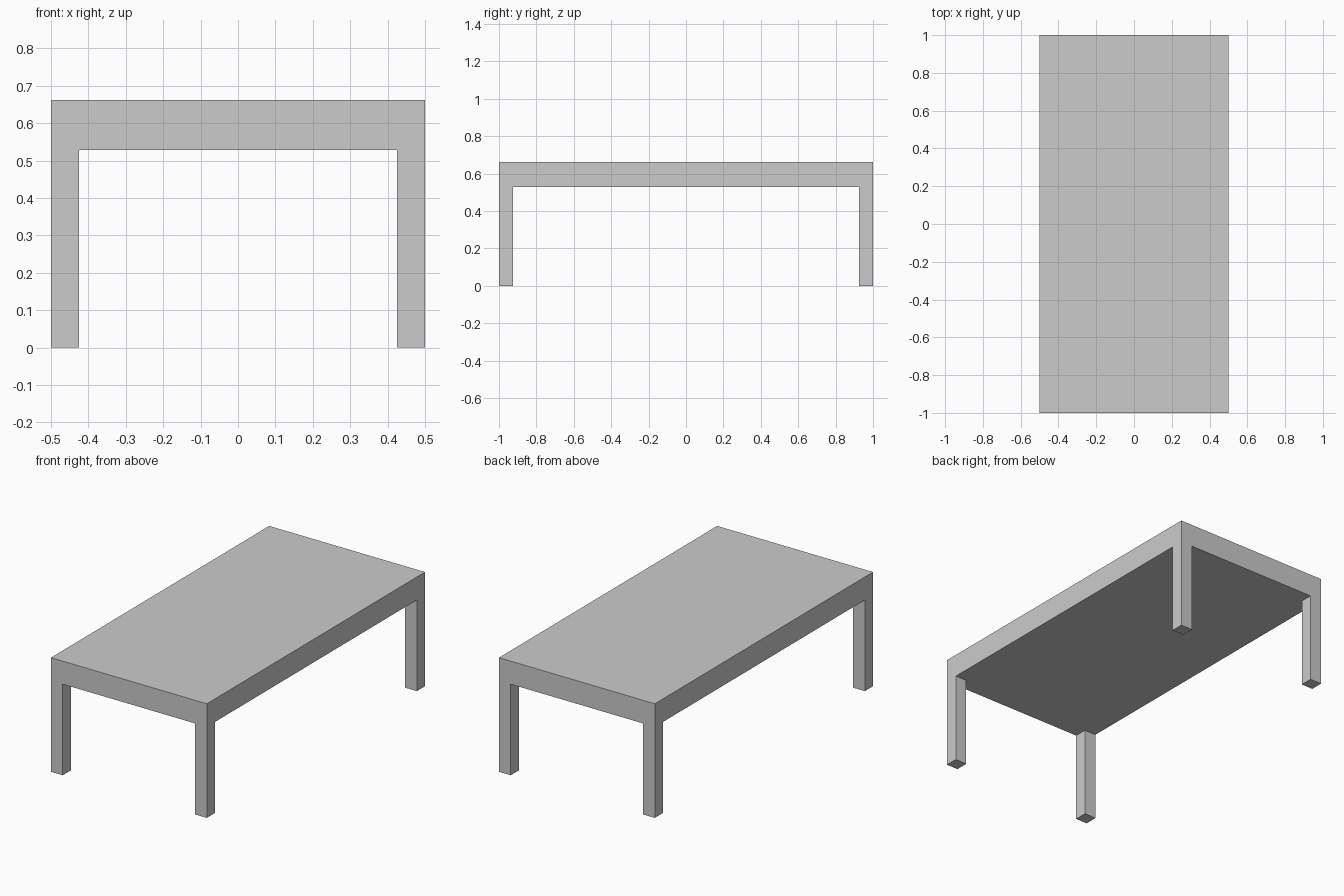
import bpy
import bmesh
from mathutils import Matrix, Vector

WIDTH, LENGTH, HEIGHT = 1.0, 2.0, 0.662
LEG, UNDERSIDE = 0.075, 0.528

cube = bpy.data.objects.get("Cube")
if cube:
    bpy.data.objects.remove(cube, do_unlink=True)

# One plain grey for the whole table
grey = bpy.data.materials.new("plain grey")
grey.use_nodes = True
colour = (0.6, 0.6, 0.6, 1)
grey.diffuse_color = colour
grey.node_tree.nodes["Principled BSDF"].inputs["Base Color"].default_value = colour


def box(name, centre, size):
    mesh = bpy.data.meshes.new(name)
    bm = bmesh.new()
    bmesh.ops.create_cube(bm, size=1, matrix=Matrix.Diagonal((*size, 1)))
    bm.to_mesh(mesh)
    bm.free()
    mesh.materials.append(grey)
    obj = bpy.data.objects.new(name, mesh)
    obj.location = Vector(centre)
    bpy.context.collection.objects.link(obj)
    return obj


# Thick slab top
box("table_top", (0, 0, (HEIGHT + UNDERSIDE) / 2), (WIDTH, LENGTH, HEIGHT - UNDERSIDE))

# Square legs flush with the corners
for y_name, y_side in (("front", -1), ("back", 1)):
    for x_name, x_side in (("right", -1), ("left", 1)):
        box(f"{y_name}_{x_name}_leg",
            (x_side * (WIDTH - LEG) / 2, y_side * (LENGTH - LEG) / 2, UNDERSIDE / 2),
            (LEG, LEG, UNDERSIDE))
